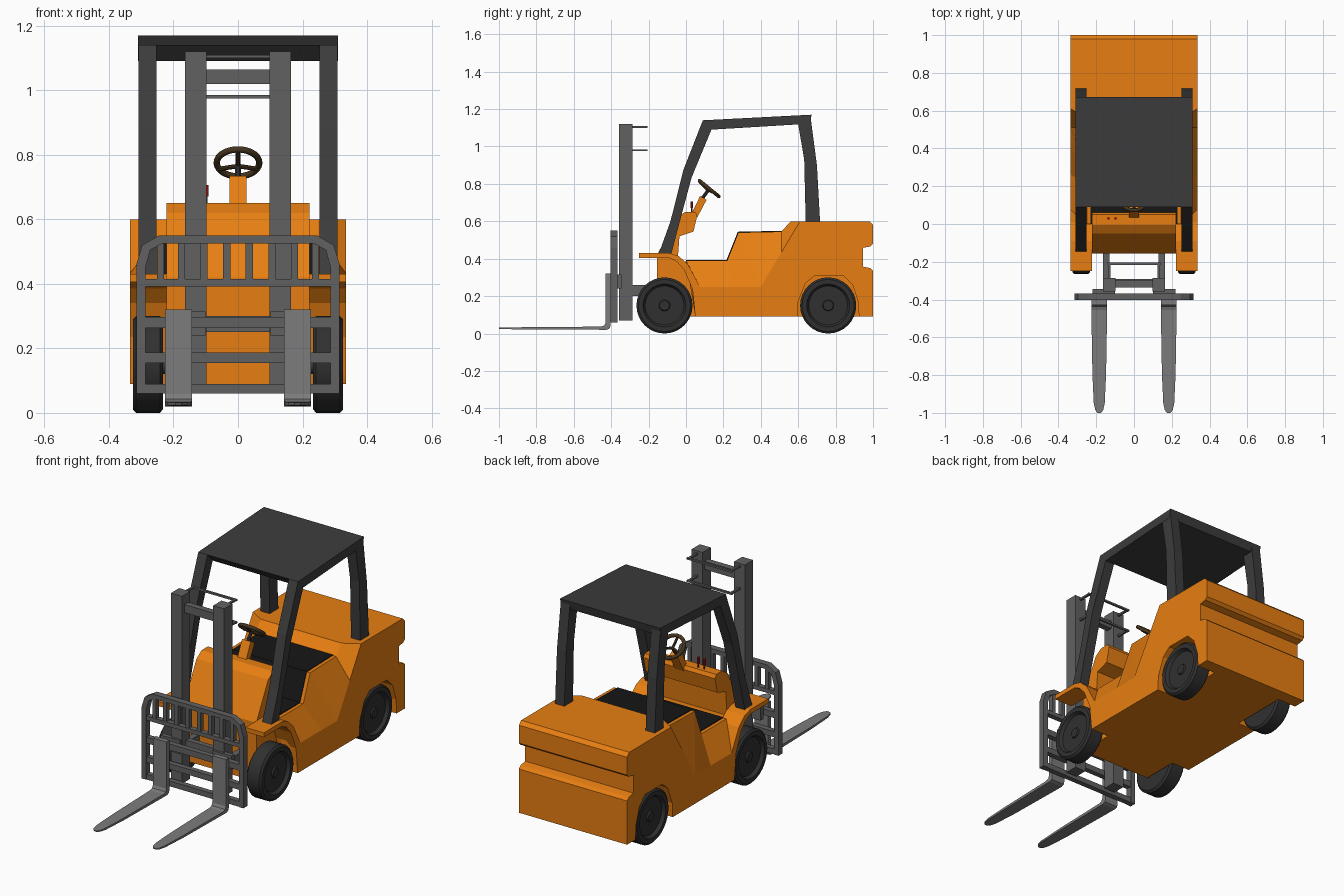
import bpy, bmesh, math
from mathutils import Vector, Matrix

if "Cube" in bpy.data.objects:
    bpy.data.objects.remove(bpy.data.objects["Cube"])


def material(name, rgb):
    m = bpy.data.materials.new(name)
    m.diffuse_color = (*rgb, 1)
    m.use_nodes = True
    m.node_tree.nodes["Principled BSDF"].inputs["Base Color"].default_value = m.diffuse_color
    return m


ORANGE = material("orange_paint", (0.80, 0.21, 0.006))
DARK = material("dark_grey", (0.045, 0.045, 0.045))
RUBBER = material("rubber", (0.03, 0.03, 0.03))
BLACK = material("black", (0.008, 0.008, 0.008))
STEEL = material("steel", (0.12, 0.12, 0.12))
FORK = material("fork_steel", (0.20, 0.20, 0.20))
BROWN = material("wheel_brown", (0.06, 0.035, 0.012))
RED = material("red", (0.5, 0.01, 0.01))


def finish(name, bm, mat, mirror=False, smooth=False):
    bmesh.ops.recalc_face_normals(bm, faces=bm.faces)
    me = bpy.data.meshes.new(name)
    bm.to_mesh(me)
    bm.free()
    ob = bpy.data.objects.new(name, me)
    bpy.context.collection.objects.link(ob)
    me.materials.append(mat)
    if mirror:
        ob.modifiers.new("mirror", 'MIRROR')
    if smooth:
        bpy.ops.object.select_all(action='DESELECT')
        ob.select_set(True)
        bpy.context.view_layer.objects.active = ob
        bpy.ops.object.shade_smooth_by_angle(angle=math.radians(35))
    return ob


def loft(name, rings, mat, mirror=False):
    bm = bmesh.new()
    vs = [[bm.verts.new(p) for p in r] for r in rings]
    n = len(vs[0])
    for a, b in zip(vs, vs[1:]):
        for i in range(n):
            j = (i + 1) % n
            bm.faces.new((a[i], a[j], b[j], b[i]))
    bm.faces.new(vs[0])
    bm.faces.new(vs[-1])
    return finish(name, bm, mat, mirror)


def prism(name, yz, x0, x1, mat, mirror=False):
    return loft(name, [[(x, y, z) for y, z in yz] for x in (x0, x1)], mat, mirror)


def box(name, x, y, z, mat, mirror=False):
    return prism(name, [(y[0], z[0]), (y[1], z[0]), (y[1], z[1]), (y[0], z[1])], *x, mat, mirror)


def rod(name, a, b, r, mat, seg=10):
    a, b = Vector(a), Vector(b)
    bm = bmesh.new()
    rot = (b - a).to_track_quat('Z', 'Y').to_matrix().to_4x4()
    bmesh.ops.create_cone(bm, cap_ends=True, segments=seg, radius1=r, radius2=r,
                          depth=(b - a).length, matrix=Matrix.Translation((a + b) / 2) @ rot)
    return finish(name, bm, mat, smooth=True)


# Main body: side panels slope from the cab edge out to the flanks
rear = [(0.05, 0.09), (1, 0.09), (1, 0.335), (0.985, 0.35), (0.945, 0.358), (0.945, 0.458),
        (0.985, 0.465), (1, 0.48), (1, 0.58), (0.98, 0.60)]
outer = rear + [(0.61, 0.60), (0.51, 0.433), (0.40, 0.25), (0.26, 0.25), (0.075, 0.25)]
inner = rear + [(0.56, 0.60), (0.51, 0.545), (0.28, 0.54), (0.22, 0.39), (0.0, 0.39)]
body = loft("body", [[(x, y, z) for y, z in p] for x, p in
                     ((-0.335, outer), (-0.25, inner), (0.25, inner), (0.335, outer))], ORANGE)

# Rear wheel wells
arch = [(0.59, 0.0), (0.60, 0.17), (0.64, 0.27), (0.69, 0.31), (0.84, 0.31), (0.89, 0.26),
        (0.92, 0.17), (0.93, 0.0)]
for s in (-1, 1):
    cutter = prism("well_cutter", arch, s * 0.22, s * 0.4, ORANGE)
    cutter.hide_render = True
    mod = body.modifiers.new("well", 'BOOLEAN')
    mod.operation, mod.solver, mod.object = 'DIFFERENCE', 'EXACT', cutter
    bpy.context.view_layer.objects.active = body
    bpy.ops.object.modifier_apply(modifier=mod.name)
    bpy.data.objects.remove(cutter)

# Hood, dashboard and front fenders
prism("hood", [(0.06, 0.09), (-0.155, 0.09), (-0.155, 0.42), (-0.05, 0.62), (-0.005, 0.65),
               (0.05, 0.65), (0.06, 0.63), (0.04, 0.545), (-0.035, 0.52), (-0.045, 0.385),
               (0.06, 0.385)], -0.222, 0.222, ORANGE)
prism("front_fender", [(-0.25, 0.43), (-0.09, 0.43), (-0.04, 0.415), (0.01, 0.37), (0.075, 0.25),
                       (0.055, 0.09), (0.05, 0.09), (0.035, 0.235), (-0.01, 0.34), (-0.05, 0.385),
                       (-0.09, 0.405), (-0.25, 0.405)], 0.222, 0.335, ORANGE, True)

# Seat and cab floor lining
prism("seat", [(0.51, 0.549), (0.277, 0.544), (0.217, 0.394), (0.0, 0.394), (0.0, 0.38),
               (0.23, 0.38), (0.29, 0.53), (0.51, 0.53)], -0.23, 0.23, BLACK)

# Overhead guard
prism("roof", [(0.09, 1.14), (0.136, 1.09), (0.60, 1.118), (0.66, 1.121), (0.672, 1.17)],
      -0.31, 0.31, DARK)
prism("front_pillar", [(0.09, 1.14), (-0.013, 0.877), (-0.083, 0.60), (-0.148, 0.42),
                       (-0.08, 0.42), (-0.025, 0.63), (0.03, 0.834), (0.136, 1.09)],
      0.252, 0.309, DARK, True)
prism("rear_pillar", [(0.665, 1.165), (0.70, 0.90), (0.717, 0.595), (0.64, 0.595),
                      (0.632, 0.93), (0.60, 1.118)], 0.252, 0.309, DARK, True)

# Steering column and wheel
prism("steering_column", [(0.02, 0.62), (0.075, 0.735), (0.11, 0.715), (0.06, 0.62)],
      -0.027, 0.027, ORANGE)
hub = Vector((0, 0.118, 0.765))
tilt = Matrix.Rotation(-0.683, 4, 'X')
rod("steering_shaft", (0, 0.085, 0.72), hub, 0.009, DARK)
bpy.ops.mesh.primitive_torus_add(major_radius=0.066, minor_radius=0.010, major_segments=28,
                                 minor_segments=10, location=(0, 0.124, 0.775),
                                 rotation=(-0.683, 0, 0))
ring = bpy.context.object
ring.name = "steering_wheel"
ring.data.materials.append(BROWN)
bpy.ops.object.shade_smooth_by_angle(angle=math.radians(60))
for a in (20, 160, 270):
    d = Vector((math.cos(math.radians(a)), math.sin(math.radians(a)), 0.1)) * 0.066
    rod("steering_spoke", hub, hub + tilt @ d, 0.007, BROWN, 8)

# Control levers
for x in (-0.135, -0.098):
    rod("lever_stem", (x, 0.03, 0.64), (x, 0.03, 0.675), 0.004, DARK, 8)
    rod("lever_knob", (x, 0.03, 0.67), (x, 0.03, 0.707), 0.007, RED, 8)

# Wheels: one lathed profile, (x, radius)
section = [(0.232, 0), (0.232, 0.138), (0.242, 0.15), (0.316, 0.15), (0.326, 0.139), (0.326, 0.115),
           (0.308, 0.104), (0.308, 0.03), (0.316, 0.026), (0.316, 0)]
for label, y in (("front", -0.115), ("rear", 0.76)):
    bm = bmesh.new()
    vs = [bm.verts.new((x, y, 0.15 + r)) for x, r in section]
    es = [bm.edges.new(p) for p in zip(vs, vs[1:])]
    bmesh.ops.spin(bm, geom=vs + es, cent=(0, y, 0.15), axis=(1, 0, 0), angle=math.tau, steps=32)
    bmesh.ops.remove_doubles(bm, verts=bm.verts, dist=1e-5)
    finish(label + "_wheels", bm, RUBBER, True, True)
    rod(label + "_axle", (-0.24, y, 0.15), (0.24, y, 0.15), 0.03, DARK, 12)

# Mast with cross members and hose guards
box("mast_rail", (0.097, 0.165), (-0.358, -0.285), (0.07, 1.12), STEEL, True)
box("mast_bracket", (0.13, 0.165), (-0.29, -0.15), (0.20, 0.26), STEEL, True)
box("mast_top_crossbar", (-0.1, 0.1), (-0.335, -0.30), (1.02, 1.065), STEEL)
box("mast_low_crossbar", (-0.1, 0.1), (-0.32, -0.29), (0.25, 0.30), STEEL)
for z in (0.98, 1.105):
    box("guard_bar", (-0.14, 0.14), (-0.217, -0.205), (z - 0.005, z + 0.005), STEEL)
    box("guard_arm", (0.125, 0.137), (-0.29, -0.205), (z - 0.005, z + 0.005), STEEL, True)

# Load backrest and carriage
half = [(0.315, 0.06), (0.315, 0.46), (0.297, 0.52), (0.245, 0.55), (0, 0.55), (0, 0.525),
        (0.235, 0.525), (0.272, 0.505), (0.287, 0.45), (0.287, 0.06)]
loft("backrest_frame", [[(x, y, z) for x, z in half] for y in (-0.403, -0.367)], STEEL, True)
for z0, z1 in ((0.06, 0.09), (0.155, 0.187), (0.263, 0.297), (0.392, 0.415)):
    box("carriage_rail", (-0.29, 0.29), (-0.40, -0.37), (z0, z1), STEEL)
for x in (0.035, 0.105, 0.175, 0.24):
    box("backrest_bar", (x - 0.011, x + 0.011), (-0.398, -0.372), (0.40, 0.53), STEEL, True)
box("carriage_hook", (0.10, 0.22), (-0.37, -0.345), (0.24, 0.315), STEEL, True)

# Forks: (front/top y, z, back/bottom y, z, half width)
stations = [(-0.43, 0.32, -0.403, 0.32, 0.042), (-0.43, 0.058, -0.403, 0.045, 0.042),
            (-0.437, 0.043, -0.408, 0.027, 0.042), (-0.455, 0.037, -0.425, 0.02, 0.042),
            (-0.80, 0.034, -0.80, 0.021, 0.036), (-0.95, 0.033, -0.95, 0.023, 0.029),
            (-0.985, 0.032, -0.985, 0.024, 0.021), (-1.0, 0.031, -1.0, 0.025, 0.009)]
loft("fork", [[(0.184 - w, a, b), (0.184 + w, a, b), (0.184 + w, c, d), (0.184 - w, c, d)]
              for a, b, c, d, w in stations], FORK, True)
